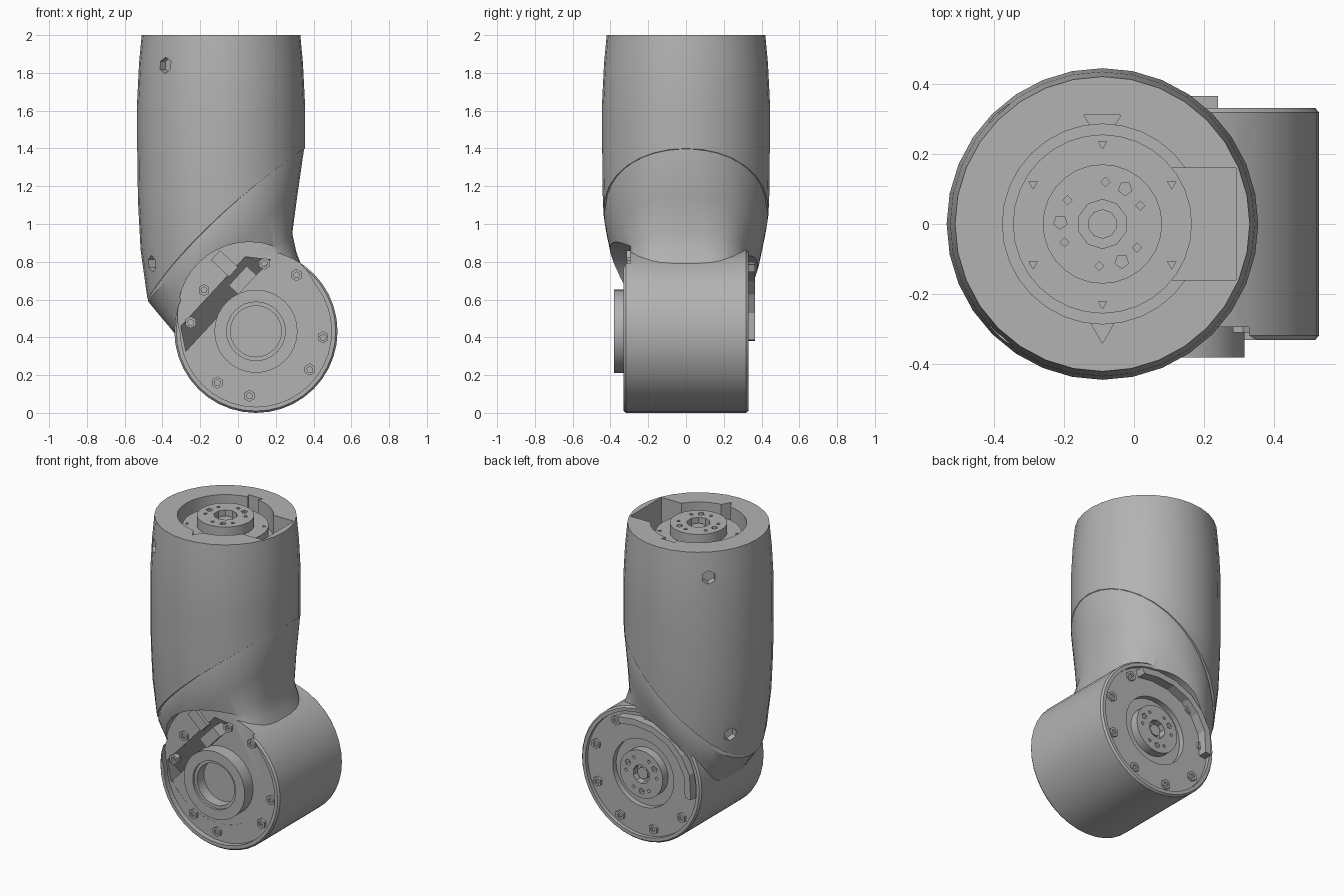
import bpy, bmesh, math
from mathutils import Matrix, Vector

old = bpy.data.objects.get("Cube")
if old:
    bpy.data.objects.remove(old, do_unlink=True)

grey = bpy.data.materials.new("satin grey")
grey.use_nodes = True
grey.diffuse_color = (0.45, 0.45, 0.45, 1)
grey.node_tree.nodes["Principled BSDF"].inputs["Base Color"].default_value = grey.diffuse_color

TAU = 2 * math.pi
TUBE_X = -0.09           # vertical axis of the sleeve
HX, HZ = 0.095, 0.432    # horizontal axis of the joint drum


def finish(name, bm):
    bmesh.ops.recalc_face_normals(bm, faces=bm.faces[:])
    mesh = bpy.data.meshes.new(name)
    bm.to_mesh(mesh)
    bm.free()
    mesh.materials.append(grey)
    obj = bpy.data.objects.new(name, mesh)
    bpy.context.collection.objects.link(obj)
    return obj


def loft(name, rings):
    bm = bmesh.new()
    rows = [[bm.verts.new(p) for p in ring] for ring in rings]
    n = len(rows[0])
    for a, b in zip(rows, rows[1:]):
        for i in range(n):
            j = (i + 1) % n
            bm.faces.new((a[i], a[j], b[j], b[i]))
    bm.faces.new(rows[0][::-1])
    bm.faces.new(rows[-1])
    return finish(name, bm)


def rods(name, specs):
    """Cylinders, each given as start, end, radius, sides."""
    bm = bmesh.new()
    for start, end, r, n in specs:
        a, b = Vector(start), Vector(end)
        turn = (b - a).to_track_quat('Z', 'Y').to_matrix().to_4x4()
        bmesh.ops.create_cone(bm, cap_ends=True, segments=n, radius1=r, radius2=r,
                              depth=(b - a).length,
                              matrix=Matrix.Translation((a + b) / 2) @ turn)
    return finish(name, bm)


def across(r, y0, y1, n=32, x=HX, z=HZ):
    return ((x, y0, z), (x, y1, z), r, n)


def upright(r, z0, z1, n=32, x=TUBE_X, y=0):
    return ((x, y, z0), (x, y, z1), r, n)


def combine(target, tool, operation='DIFFERENCE'):
    mod = target.modifiers.new("cut", 'BOOLEAN')
    mod.operation, mod.solver, mod.object = operation, 'EXACT', tool
    bpy.context.view_layer.objects.active = target
    bpy.ops.object.modifier_apply(modifier=mod.name)
    bpy.data.objects.remove(tool, do_unlink=True)


def smooth(obj, angle=30):
    bpy.ops.object.select_all(action='DESELECT')
    obj.select_set(True)
    bpy.context.view_layer.objects.active = obj
    bpy.ops.object.shade_smooth_by_angle(angle=math.radians(angle))


def around(count, r, cx, cy, start=0.0):
    return [(cx + r * math.cos(start + TAU * i / count),
             cy + r * math.sin(start + TAU * i / count)) for i in range(count)]


# Sleeve: barrel-shaped tube with a slanted lower edge
PROFILE = [(0.55, 0.38), (0.7, 0.407), (0.9, 0.43), (1.2, 0.443),
           (1.65, 0.444), (1.85, 0.434), (2.0, 0.42)]


def radius(z):
    for (z0, r0), (z1, r1) in zip(PROFILE, PROFILE[1:]):
        if z <= z1:
            return r0 + (r1 - r0) * (z - z0) / (z1 - z0)
    return PROFILE[-1][1]


def lower_edge(c):
    return 1.0 + 0.4 * c + 0.05 * (1 - c * c)


def sleeve_ring(level):
    ring = []
    for i in range(32):
        t = TAU * i / 32
        low = lower_edge(math.cos(t))
        z = low + (1.65 - low) * level if level <= 1 else 1.65 + 0.35 * (level - 1)
        ring.append((TUBE_X + radius(z) * math.cos(t), radius(z) * math.sin(t), z))
    return ring


sleeve = loft("sleeve", [sleeve_ring(k) for k in (0, 0.25, 0.5, 0.75, 1, 1.57, 2)])
combine(sleeve, rods("top_recess_cutter", [upright(0.285, 1.85, 2.1)]))
bm = bmesh.new()
bmesh.ops.create_cube(bm, size=1, matrix=Matrix.Translation((0.12, 0, 1.9))
                      @ Matrix.Diagonal((0.34, 0.32, 0.36, 1)))
combine(sleeve, finish("pocket_cutter", bm))
for side in (-1, 1):
    notch = rods("notch_cutter", [upright(0.06, 1.88, 2.1, 3, y=side * 0.28)])
    combine(sleeve, notch)
sockets = []
for angle, z, r in ((133, 1.84, 0.44), (152, 0.79, 0.42)):
    for side in (-1, 1):
        d = Vector((math.cos(math.radians(angle)), side * math.sin(math.radians(angle)), 0))
        c = Vector((TUBE_X, 0, z))
        sockets.append((c + d * (r - 0.05), c + d * (r + 0.1), 0.043, 6))
combine(sleeve, rods("socket_cutter", sockets))

# Output flange in the top opening
flange = rods("top_flange", [upright(0.255, 1.8, 1.935)])
combine(flange, rods("flange_holes", [upright(0.014, 1.9, 2, 3, x, y)
                                      for x, y in around(6, 0.228, TUBE_X, 0, math.pi / 6)]))
hub = rods("top_hub", [upright(0.17, 1.9, 2.0, 28)])
holes = [upright(0.07, 1.95, 2.1, 10)]
holes += [upright(0.02, 1.96, 2.1, 5, x, y) for x, y in around(3, 0.12, TUBE_X, 0, 1.0)]
holes += [upright(0.013, 1.96, 2.1, 4, x, y) for x, y in around(6, 0.12, TUBE_X, 0, 0.45)]
combine(hub, rods("hub_holes", holes))
core = rods("top_core", [upright(0.042, 1.92, 1.975, 10)])

# Drum with softened edges
drum = loft("joint_body", [[(HX + r * math.cos(TAU * i / 40), y, HZ + r * math.sin(TAU * i / 40))
                            for i in range(40)]
                           for y, r in ((-0.33, 0.422), (-0.318, 0.432),
                                        (0.318, 0.432), (0.33, 0.422))])


# Neck: from the slanted edge of the sleeve into the drum
def neck_ring(xa, za, xb, zb, b, p, bow=0.0):
    ring = []
    for i in range(40):
        t = TAU * (i + 0.5) / 40
        c = math.copysign(abs(math.cos(t)) ** p, math.cos(t))
        s = math.copysign(abs(math.sin(t)) ** p, math.sin(t))
        ring.append(((xa + xb) / 2 + (xa - xb) / 2 * c, b * s,
                     (za + zb) / 2 + (za - zb) / 2 * c + bow * (1 - c * c)))
    return ring


neck = loft("neck", [neck_ring(0.34, 1.46, -0.47, 0.66, 0.42, 1, 0.05),
                     neck_ring(0.35, 1.39, -0.478, 0.59, 0.432, 1, 0.05),
                     neck_ring(0.315, 1.15, -0.42, 0.52, 0.395, 0.9, 0.03),
                     neck_ring(0.288, 0.95, -0.36, 0.45, 0.34, 0.7),
                     neck_ring(0.31, 0.85, -0.32, 0.4, 0.33, 0.6),
                     neck_ring(0.36, 0.72, -0.27, 0.3, 0.322, 0.6)])
combine(drum, neck, 'UNION')

# Front recess, widened towards the neck, and the slanted cable notch
combine(drum, rods("front_recess", [across(0.4, -0.6, -0.295, 40)]))
combine(drum, rods("upper_recess", [across(0.38, -0.6, -0.294, 40, 0.06, 0.525)]))
out, along = Vector((-0.735, 0, 0.68)), Vector((0.68, 0, 0.735))


def notch_point(d, s, y):
    return Vector((HX, y, HZ)) + out * d + along * s


combine(drum, loft("cable_notch", [[notch_point(d, side * s, y) for d, s, y in
                                    ((0.2, 0.33, -0.4), (0.2, 0.33, -0.17),
                                     (0.31, 0.25, -0.29), (0.31, 0.25, -0.4))]
                                   for side in (-1, 1)]))

# Back recess and the ring groove round the rear hub
combine(drum, rods("back_recess", [across(0.4, 0.305, 0.6, 40)]))
combine(drum, rods("back_groove", [across(0.22, 0.27, 0.6)]))

# Front hub: stepped bearing ring with an open bore
front_hub = rods("front_hub", [across(0.22, -0.38, -0.1)])
combine(front_hub, rods("bore_step", [across(0.155, -0.5, -0.365)]))
combine(front_hub, rods("bore", [across(0.135, -0.5, -0.27)]))

# Rear hub with bolt circle
back_hub = rods("back_hub", [across(0.155, 0.2, 0.325)])
holes = [across(0.06, 0.28, 0.5, 10)]
holes += [across(0.02, 0.29, 0.5, 5, x, z) for x, z in around(3, 0.11, HX, HZ, 0.5)]
holes += [across(0.012, 0.29, 0.5, 4, x, z) for x, z in around(6, 0.11, HX, HZ, 0)]
combine(back_hub, rods("back_hub_holes", holes))
back_core = rods("back_core", [across(0.038, 0.25, 0.31, 10)])

# Curved cable guide on the back
PATH = [(0.24, 0.785), (0.12, 0.8), (-0.015, 0.785), (-0.14, 0.73),
        (-0.22, 0.65), (-0.28, 0.54), (-0.29, 0.38)]
rings = []
for x, z in PATH:
    ix, iz = HX + (x - HX) * 0.89, HZ + (z - HZ) * 0.89
    rings.append([(x, 0.29, z), (x, 0.365, z), (ix, 0.365, iz), (ix, 0.29, iz)])
guide = loft("cable_guide", rings)

# Socket screws on both faces
for name, y, sign, places in (
        ("front_screws", -0.295, -1, [(0.31, 0.73), (0.45, 0.4), (0.38, 0.23), (0.06, 0.09),
                                      (-0.11, 0.16), (-0.25, 0.48), (-0.18, 0.65), (0.14, 0.79)]),
        ("back_screws", 0.305, 1, around(9, 0.352, HX, HZ, 0.3))):
    screws = rods(name, [across(0.032, y - 0.02 * sign, y + 0.014 * sign, 6, x, z)
                         for x, z in places])
    combine(screws, rods("screw_sockets", [across(0.017, y - 0.01 * sign, y + 0.1 * sign, 5, x, z)
                                           for x, z in places]))

# Small connector bracket leading from the neck to the front hub
for name, d0, d1, w, y in (("cable_clip", 0.3, 0.43, 0.035, -0.315),
                           ("connector_block", 0.2, 0.27, 0.07, -0.325)):
    loft(name, [[notch_point(d, 0.15 + s * w, yy) for s, yy in
                 ((-1, -0.2), (1, -0.2), (1, y), (-1, y))] for d in (d0, d1)])

for obj in (sleeve, drum, flange, hub, front_hub, back_hub, core, back_core):
    smooth(obj)
